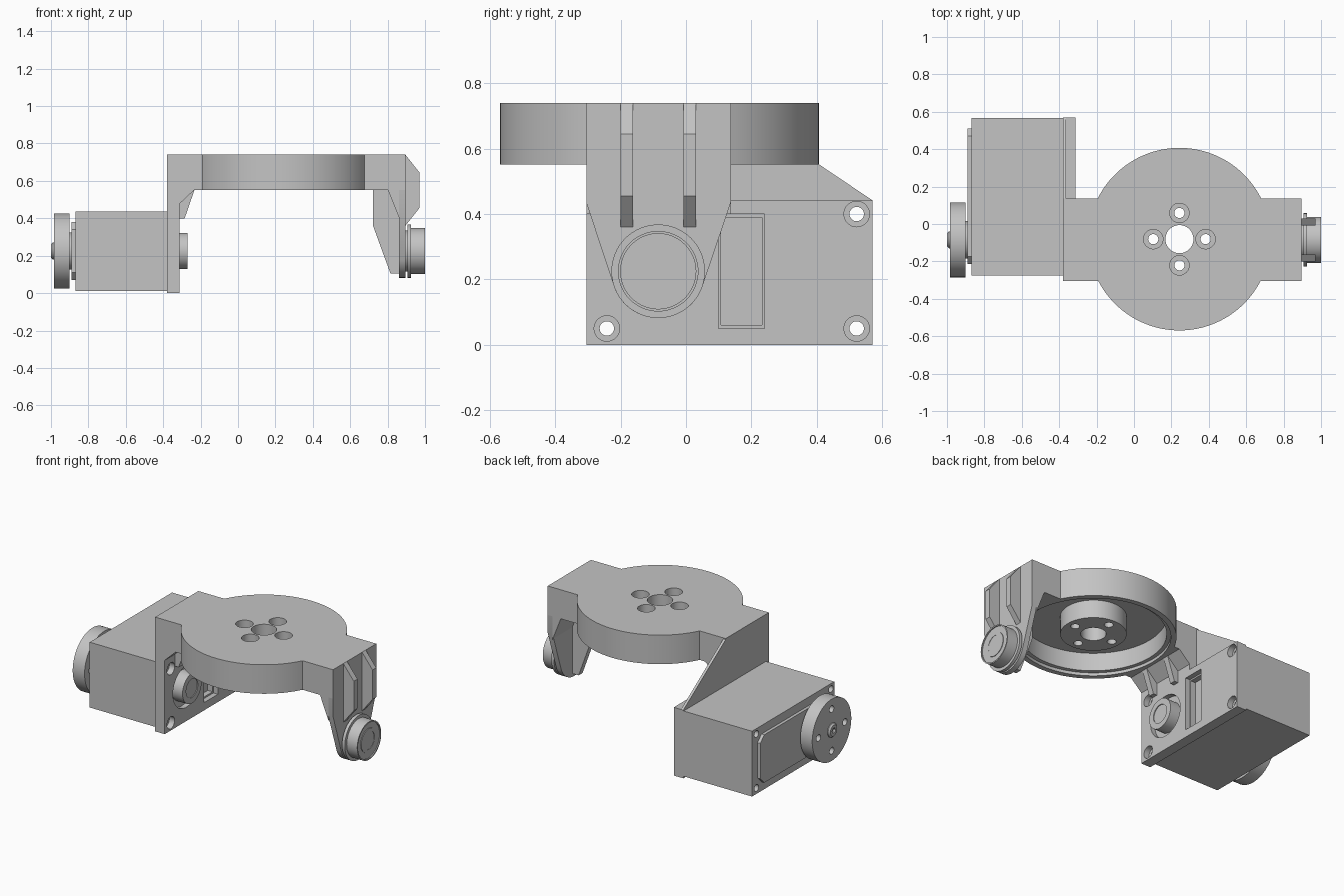
import bpy, bmesh
from math import pi, sin, cos, asin, radians
from mathutils import Vector

cube = bpy.data.objects.get("Cube")
if cube:
    bpy.data.objects.remove(cube)

grey = bpy.data.materials.new("mid_grey")
grey.use_nodes = True
grey.diffuse_color = (0.55, 0.55, 0.55, 1)
grey.node_tree.nodes["Principled BSDF"].inputs["Base Color"].default_value = (0.55, 0.55, 0.55, 1)


def place(axis, a, b, h):
    """Profile coordinates a, b plus height h along an axis."""
    return {"x": (h, a, b), "y": (a, h, b), "z": (a, b, h)}[axis]


def finish(name, bm):
    bmesh.ops.recalc_face_normals(bm, faces=bm.faces)
    mesh = bpy.data.meshes.new(name)
    bm.to_mesh(mesh)
    bm.free()
    mesh.materials.append(grey)
    ob = bpy.data.objects.new(name, mesh)
    bpy.context.collection.objects.link(ob)
    return ob


def prism(name, axis, pts, lo, hi):
    bm = bmesh.new()
    face = bm.faces.new([bm.verts.new(place(axis, a, b, lo)) for a, b in pts])
    ext = bmesh.ops.extrude_face_region(bm, geom=[face])
    move = Vector(place(axis, 0, 0, hi - lo))
    bmesh.ops.translate(bm, vec=move, verts=[v for v in ext["geom"] if isinstance(v, bmesh.types.BMVert)])
    return finish(name, bm)


def rect(a0, a1, b0, b1):
    return [(a0, b0), (a1, b0), (a1, b1), (a0, b1)]


def arc(c, r, start, end, n):
    return [(c[0] + r * cos(start + (end - start) * i / n),
             c[1] + r * sin(start + (end - start) * i / n)) for i in range(n + 1)]


def lathe(name, axis, c, profile, n=64, closed=False):
    """Revolve (height, radius) pairs; open profiles get end caps."""
    bm = bmesh.new()
    rings = [[bm.verts.new(place(axis, a, b, h)) for a, b in arc(c, r, 0, 2 * pi, n)[:-1]]
             for h, r in profile]
    pairs = list(zip(rings, rings[1:] + rings[:1])) if closed else list(zip(rings, rings[1:]))
    for p, q in pairs:
        for i in range(n):
            j = (i + 1) % n
            bm.faces.new((p[i], p[j], q[j], q[i]))
    if not closed:
        bm.faces.new(rings[0])
        bm.faces.new(rings[-1])
    return finish(name, bm)


def cut(ob, cutters):
    bpy.context.view_layer.objects.active = ob
    for c in cutters:
        c.hide_render = True
        mod = ob.modifiers.new("cut", "BOOLEAN")
        mod.operation, mod.solver, mod.object = "DIFFERENCE", "EXACT", c
        bpy.ops.object.modifier_apply(modifier=mod.name)
        bpy.data.objects.remove(c)


HUB = (0.243, -0.081)    # disc centre in x, y
AXLE = (-0.085, 0.225)   # pivot axis in y, z
FRONT, BACK, TOP, UNDER = -0.305, 0.137, 0.74, 0.552
INNER = -0.312           # plate face towards the disc
CROSS = ((1, 0), (-1, 0), (0, 1), (0, -1))

# Top bridge: round disc merged with a straight bar
R = 0.488
a0, a1 = asin((FRONT - HUB[1]) / R), asin((BACK - HUB[1]) / R)
outline = [(-0.38, BACK), (-0.38, FRONT)] + arc(HUB, R, pi - a0, 2 * pi + a0, 48)
outline += [(0.895, FRONT), (0.895, BACK)] + arc(HUB, R, a1, pi - a1, 48)
bridge = prism("top_bridge", "z", outline, UNDER, TOP)
cutters = [
    lathe("pocket", "z", HUB, [(0.5, 0.1), (0.572, 0.1), (0.572, 0.195), (0.69, 0.195), (0.69, 0.43),
                               (0.572, 0.43), (0.572, 0.455), (0.5, 0.455)], 96, True),
    lathe("hub_face", "z", HUB, [(0.5, 0.12), (0.572, 0.12)], 48),
    lathe("centre_hole", "z", HUB, [(0.5, 0.075), (0.8, 0.075)], 48)]
for dx, dy in CROSS:
    c = (HUB[0] + 0.14 * dx, HUB[1] + 0.14 * dy)
    cutters.append(lathe("screw_hole", "z", c, [(0.5, 0.027), (0.68, 0.027), (0.68, 0.052), (0.8, 0.052)], 32))
cut(bridge, cutters)

# Mounting plate against the motor
plate = prism("motor_plate", "x", [(FRONT, 0), (0.57, 0), (0.57, 0.442), (BACK, 0.442),
                                   (BACK, TOP), (FRONT, TOP)], -0.38, INNER)
corners = [(y, z) for y in (-0.242, 0.522) for z in (0.05, 0.40)]
cutters = [lathe("hole", "x", c, [(-0.5, 0.022), (-0.35, 0.022), (-0.35, 0.039), (-0.2, 0.039)], 32)
           for c in corners]
cutters += [lathe("axle_recess", "x", AXLE, [(-0.345, 0.135), (-0.2, 0.135)]),
            prism("slot", "x", rect(0.10, 0.24, 0.05, 0.40), -0.345, -0.2),
            prism("slot_core", "x", rect(0.107, 0.233, 0.06, 0.39), -0.5, -0.2)]
cut(plate, cutters)
prism("plate_gusset", "x", [(BACK - 0.01, 0.43), (0.57, 0.43), (0.57, 0.442), (BACK - 0.01, TOP)],
      -0.38, -0.363)

# Motor body with through holes, rear cover, horn and front boss
body = prism("motor_body", "x", rect(-0.275, 0.567, 0.012, 0.435), -0.87, -0.38)
cut(body, [lathe("hole", "x", c, [(-1, 0.022), (-0.2, 0.022)], 32) for c in corners])
k = 0.04
y0, y1, z0, z1 = -0.215, 0.51, 0.07, 0.38
cover = [(y0 + k, z0), (y1 - k, z0), (y1, z0 + k), (y1, z1 - k),
         (y1 - k, z1), (y0 + k, z1), (y0, z1 - k), (y0, z0 + k)]
prism("motor_cover", "x", cover, -0.89, -0.865)
horn = lathe("motor_horn", "x", AXLE, [(-0.985, 0.2), (-0.90, 0.2)], 96)
cut(horn, [lathe("hole", "x", (AXLE[0] + 0.135 * dy, AXLE[1] + 0.135 * dz), [(-1.1, 0.022), (-0.8, 0.022)], 24)
           for dy, dz in CROSS])
lathe("horn_axle", "x", AXLE, [(-0.91, 0.1), (-0.88, 0.1)])
screw = lathe("horn_screw", "x", AXLE, [(-1.0, 0.035), (-0.99, 0.045), (-0.97, 0.045)], 32)
cut(screw, [lathe("socket", "x", AXLE, [(-1.1, 0.018), (-0.985, 0.018)], 6)])
lathe("motor_boss", "x", AXLE, [(-0.36, 0.097), (-0.27, 0.097), (-0.27, 0.06), (-0.275, 0.06)])

# Idler arm: straight sides narrowing to a round end
lean = radians(18)
arm = [(BACK, TOP), (FRONT, TOP), (FRONT, 0.435)]
arm += arc(AXLE, 0.143, pi + lean, 2 * pi - lean, 32) + [(BACK, 0.435)]
prism("idler_arm", "x", arm, 0.86, 0.895)

# Ribs and fillet webs
for tag, y in (("front", -0.2), ("back", -0.008)):
    prism(tag + "_outer_rib", "y", [(0.893, TOP), (0.895, TOP), (0.97, 0.645), (0.97, 0.455),
                                    (0.895, 0.36), (0.893, 0.36)], y, y + 0.038)
    prism(tag + "_plate_rib", "y", [(-0.32, 0.56), (-0.32, 0.40), (-0.285, 0.40), (-0.23, 0.56)], y, y + 0.038)
prism("arm_inner_rib", "y", [(0.722, 0.556), (0.722, 0.36), (0.815, 0.105),
                             (0.862, 0.105), (0.862, 0.556)], AXLE[0] - 0.02, AXLE[0] + 0.02)
prism("arm_web", "y", [(0.80, 0.555), (0.862, 0.40), (0.862, 0.555)], FRONT, BACK)
prism("plate_web", "y", [(-0.315, 0.475), (-0.23, 0.555), (-0.315, 0.555)], FRONT, BACK)

# Idler bearing stack
lathe("bearing_neck", "x", AXLE, [(0.89, 0.11), (0.91, 0.11)])
lathe("bearing_flange", "x", AXLE, [(0.905, 0.143), (0.925, 0.143)])
lathe("bearing_cap", "x", AXLE, [(0.92, 0.123), (1.0, 0.123), (1.0, 0.115), (0.993, 0.115),
                                 (0.993, 0.077), (0.997, 0.077), (0.997, 0.058), (0.995, 0.058)])

# Smooth curved walls, keep edges sharp
for ob in bpy.context.scene.objects:
    ob.select_set(ob.type == "MESH")
bpy.context.view_layer.objects.active = bridge
bpy.ops.object.shade_smooth_by_angle(angle=radians(25))
